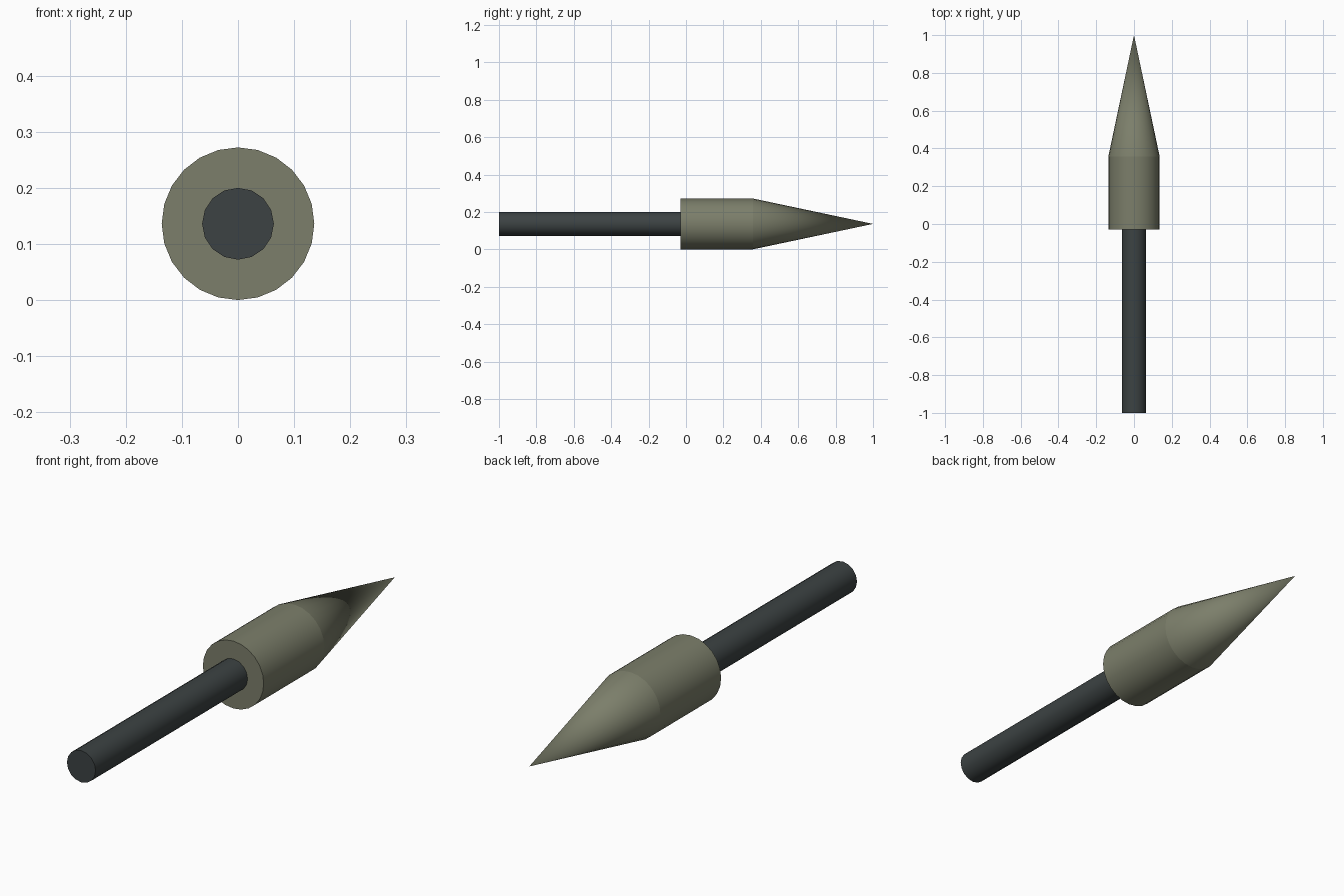
import bpy
import math

if "Cube" in bpy.data.objects:
    bpy.data.objects.remove(bpy.data.objects["Cube"])

Z = 0.136  # height of the long axis


def material(name, rgb):
    m = bpy.data.materials.new(name)
    m.diffuse_color = (*rgb, 1.0)
    m.use_nodes = True
    m.node_tree.nodes["Principled BSDF"].inputs["Base Color"].default_value = m.diffuse_color
    return m


olive = material("olive_grey", (0.20, 0.21, 0.145))
dark = material("dark_steel", (0.045, 0.055, 0.056))


def section(name, y0, y1, r0, r1, sides, mat):
    """Round part along y, radius r0 at y0 and r1 at y1."""
    bpy.ops.mesh.primitive_cone_add(
        vertices=sides, radius1=r0, radius2=r1, depth=y1 - y0,
        location=(0, (y0 + y1) / 2, Z), rotation=(-math.pi / 2, 0, 0))
    ob = bpy.context.object
    ob.name = name
    ob.data.materials.append(mat)
    bpy.ops.object.transform_apply(location=True, rotation=True, scale=True)
    bpy.ops.object.shade_smooth_by_angle(angle=math.radians(40))
    return ob


# Rear shaft, wide body and pointed nose
section("shaft", -1.0, -0.03, 0.064, 0.064, 16, dark)
section("body", -0.03, 0.357, 0.136, 0.136, 24, olive)
section("nose_cone", 0.357, 1.0, 0.136, 0.0, 24, olive)
